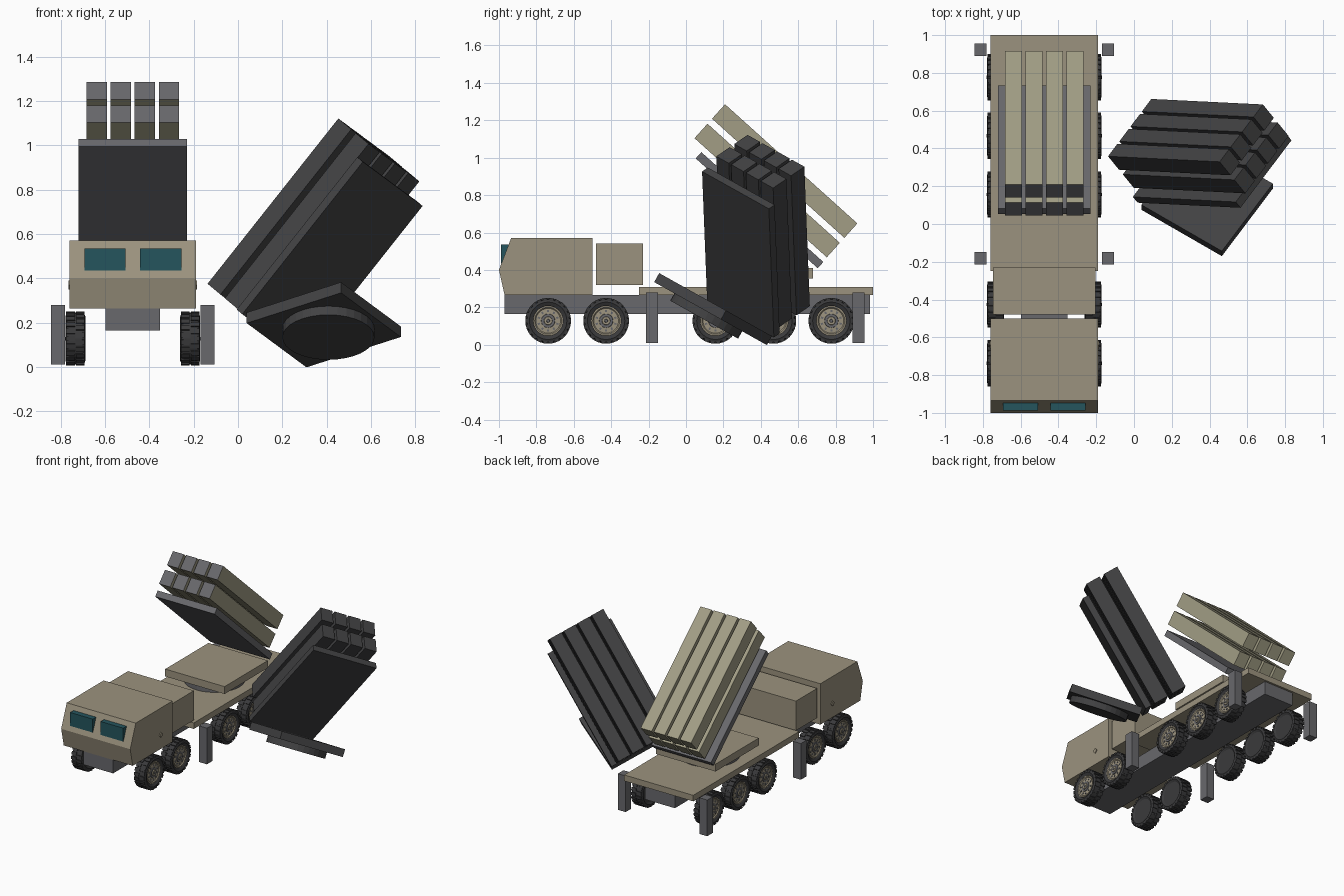
import bpy, bmesh, math
from mathutils import Matrix, Vector

if "Cube" in bpy.data.objects:
    bpy.data.objects.remove(bpy.data.objects["Cube"])

CX = -0.475  # truck centre line


def material(name, rgb):
    m = bpy.data.materials.new(name)
    m.diffuse_color = (*rgb, 1)
    m.use_nodes = True
    m.node_tree.nodes["Principled BSDF"].inputs["Base Color"].default_value = m.diffuse_color
    return m


TAN = material("tan paint", (0.33, 0.29, 0.21))
CANVAS = material("canister tan", (0.36, 0.34, 0.235))
GREY = material("steel grey", (0.14, 0.14, 0.15))
DARK = material("dark grey", (0.055, 0.055, 0.057))
RUBBER = material("tyre rubber", (0.042, 0.042, 0.044))
GLASS = material("teal glass", (0.018, 0.09, 0.11))


def finish(name, bm, mats, matrix=Matrix()):
    bmesh.ops.recalc_face_normals(bm, faces=bm.faces[:])
    me = bpy.data.meshes.new(name)
    bm.to_mesh(me)
    bm.free()
    for m in mats:
        me.materials.append(m)
    ob = bpy.data.objects.new(name, me)
    ob.matrix_world = matrix
    bpy.context.collection.objects.link(ob)
    return ob


def add_box(bm, lo, hi, matrix=Matrix()):
    lo, hi = Vector(lo), Vector(hi)
    place = matrix @ Matrix.Translation((lo + hi) / 2) @ Matrix.Diagonal((*(hi - lo), 1))
    return bmesh.ops.create_cube(bm, size=1, matrix=place)["verts"]


def box(name, lo, hi, mat, matrix=Matrix()):
    bm = bmesh.new()
    add_box(bm, lo, hi)
    return finish(name, bm, [mat], matrix)


def lathe(bm, profile, steps, mat_index=0):
    """Spin (axial x, radius) points around the x axis."""
    rings = []
    for x, r in profile:
        rings.append([bm.verts.new((x, r * math.cos(t), r * math.sin(t)))
                      for t in (2 * math.pi * i / steps for i in range(steps))])
    for a, b in zip(rings, rings[1:]):
        for i in range(steps):
            j = (i + 1) % steps
            f = bm.faces.new((a[i], a[j], b[j], b[i]))
            f.material_index, f.smooth = mat_index, False
    for ring in (rings[0], rings[-1]):
        bm.faces.new(ring).material_index = mat_index


# Cab: side profile extruded across the truck width
profile = [(-1, .40), (-.935, .57), (-.5, .57), (-.5, .265), (-.97, .265)]
bm = bmesh.new()
face = bm.faces.new([bm.verts.new((CX - .285, y, z)) for y, z in profile])
ext = bmesh.ops.extrude_face_region(bm, geom=[face])
bmesh.ops.translate(bm, vec=(.57, 0, 0),
                    verts=[v for v in ext["geom"] if isinstance(v, bmesh.types.BMVert)])
finish("cab", bm, [TAN])

# Windscreens and diamond door hatches
for s in (-1, 1):
    x = CX + s * .126
    box("windscreen", (x - .093, -.988, .435), (x + .093, -.94, .535), GLASS)
    bm = bmesh.new()
    bmesh.ops.create_cone(bm, cap_ends=True, segments=4, radius1=.02, radius2=.02, depth=.008,
                          matrix=Matrix.Translation((CX + s * .287, -.64, .37))
                          @ Matrix.Rotation(math.pi / 2, 4, 'Y'))
    finish("door_hatch", bm, [TAN])

# Body
box("engine_housing", (CX - .272, -.48, .32), (CX + .272, -.23, .54), TAN)
box("chassis", (CX - .123, -.97, .165), (CX + .123, .985, .265), GREY)
box("deck", (CX - .285, -.25, .265), (CX + .285, 1, .31), TAN)

# Stabiliser legs
for s in (-1, 1):
    for y in (-.182, .922):
        x = CX + s * .337
        box("stabiliser_leg", (x - .032, y - .033, .01), (x + .032, y + .033, .28), GREY)


# Wheel: tyre with staggered tread blocks, rim, bolt ring and hub (outer side is +x)
def wheel_mesh():
    bm = bmesh.new()
    lathe(bm, [(-.036, .085), (-.045, .10), (-.04, .113), (-.03, .117), (.03, .117),
               (.04, .113), (.045, .10), (.036, .082), (.030, .078)], 32)
    for side in (-1, 1):
        for i in range(22):
            turn = Matrix.Rotation(2 * math.pi * (i + (.5 if side > 0 else 0)) / 22, 4, 'X')
            x0, x1 = sorted((side * .003, side * .042))
            add_box(bm, (x0, -.0115, .108), (x1, .0115, .122), turn)
    lathe(bm, [(.028, .08), (.037, .08), (.037, .072), (.031, .066), (.033, .03)], 28, 1)
    lathe(bm, [(.031, .038), (.037, .036)], 20, 2)
    lathe(bm, [(.033, .024), (.043, .021)], 16, 1)
    lathe(bm, [(.042, .010), (.046, .008)], 12, 2)
    for i in range(10):
        turn = Matrix.Rotation(2 * math.pi * i / 10, 4, 'X')
        for v in add_box(bm, (.030, -.005, .046), (.0355, .005, .058), turn):
            for f in v.link_faces:
                f.material_index = 2
    ob = finish("wheel", bm, [RUBBER, TAN, GREY])
    me = ob.data
    bpy.data.objects.remove(ob)
    return me


wheel = wheel_mesh()
for s in (-1, 1):
    for y in (-.737, -.427, .157, .467, .777):
        ob = bpy.data.objects.new("wheel", wheel)
        spin = Matrix.Rotation(0 if s > 0 else math.pi, 4, 'Z')
        ob.matrix_world = Matrix.Translation((CX + s * .259, y, .128)) @ spin
        bpy.context.collection.objects.link(ob)


# Launcher: turntable, platform, raised tray and two rows of four canisters
def launcher(prefix, place, base_mat, steel, tube_mat):
    bm = bmesh.new()
    bmesh.ops.create_cone(bm, cap_ends=True, segments=32, radius1=.208, radius2=.208,
                          depth=.05, matrix=Matrix.Translation((0, 0, .025)))
    finish(prefix + "_turntable", bm, [steel], place)
    box(prefix + "_platform", (-.245, -.23, .045), (.245, .28, .10), base_mat, place)
    # tilted frame: -y runs up the tray, z is its normal
    tilt = place @ Matrix.Rotation(math.radians(-42), 4, 'X')
    box(prefix + "_tray", (-.245, -.718, .277), (.245, .16, .322), steel, tilt)
    bm = bmesh.new()
    for z in (.353, .493):
        for i in range(4):
            x = (i - 1.5) * .1085
            add_box(bm, (x - .0455, -.795, z), (x + .0455, .157, z + .104))
    for f in bm.faces:  # front covers
        if f.calc_center_median().y < -.79:
            f.material_index = 1
    finish(prefix + "_canisters", bm, [tube_mat, steel], tilt)


launcher("truck", Matrix.Translation((CX, .4, .31)), TAN, GREY, CANVAS)
launcher("ground", Matrix.Translation((.408, .097, .134))
         @ Matrix.Rotation(math.radians(-29.2), 4, 'X')
         @ Matrix.Rotation(math.radians(56.6), 4, 'Z'), DARK, DARK, DARK)
